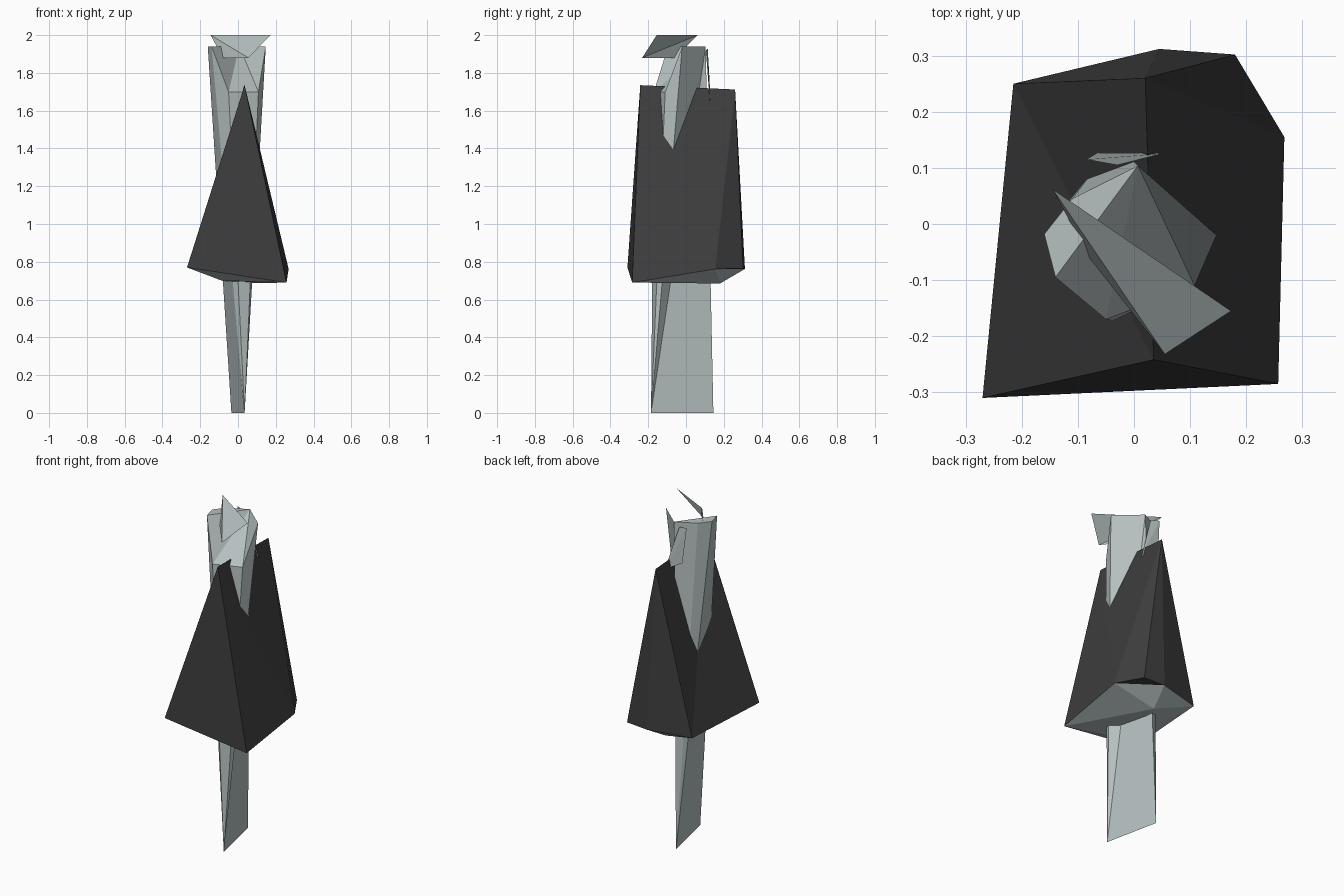
import bpy, bmesh

if "Cube" in bpy.data.objects:
    bpy.data.objects.remove(bpy.data.objects["Cube"])


def material(name, rgb):
    m = bpy.data.materials.new(name)
    m.diffuse_color = (*rgb, 1)
    m.use_nodes = True
    m.node_tree.nodes["Principled BSDF"].inputs["Base Color"].default_value = m.diffuse_color
    return m


GREY = material("pale grey", (0.47, 0.53, 0.53))
DARK = material("charcoal", (0.047, 0.047, 0.047))


def part(name, points, faces, mat, solid=True):
    """Flat-faced part from named corner points; faces are strings of point names."""
    bm = bmesh.new()
    v = {k: bm.verts.new(p) for k, p in points.items()}
    for f in faces.split():
        bm.faces.new([v[c] for c in f])
    if solid:
        bmesh.ops.recalc_face_normals(bm, faces=bm.faces)
    me = bpy.data.meshes.new(name)
    bm.to_mesh(me)
    bm.free()
    me.materials.append(mat)
    ob = bpy.data.objects.new(name, me)
    bpy.context.collection.objects.link(ob)
    return ob


def fan(hub, ring):
    return " ".join(hub + a + b for a, b in zip(ring, ring[1:]))


# Body: tapers from a notched ring at the head to a single edge at the feet
body = {
    "p": (0.035, -0.185, 0), "q": (-0.035, 0.145, 0),
    "a": (0.007, 0.104, 1.94), "b": (-0.11, 0.045, 1.94), "c": (-0.16, -0.018, 1.94),
    "d": (-0.14, -0.095, 1.94), "e": (-0.05, -0.17, 1.70), "f": (0.108, -0.11, 1.70),
    "g": (0.147, -0.02, 1.94),
}
part("body", body, " ".join([fan("p", "cdefga"), fan("q", "abc"), "pqa", "pqc",
                             fan("a", "bcdefg")]), GREY)

# Cloak: tent shape with a long ridge, open below
rim = {
    "A": (-0.27, -0.31, 0.77), "B": (0.257, -0.285, 0.69), "C": (0.268, 0.155, 0.762),
    "D": (0.18, 0.302, 0.765), "E": (0.045, 0.312, 0.762), "F": (-0.215, 0.25, 0.755),
}
ridge = {"R": (0.035, -0.242, 1.735), "S": (0.02, 0.26, 1.712)}
part("cloak", {**rim, **ridge}, fan("S", "CDEF") + " ABR BCR CSR ARF FRS CDE", DARK)

# Underside of the cloak
under = {k: rim[k] for k in "ABCEF"}
under.update(L=(-0.085, -0.2, 0.70), M=(0.01, 0.18, 0.685))
ob = part("cloak_underside", under, fan("M", "BCEF") + " ABL BLM FLM FAL", GREY, False)
bm = bmesh.new()
bm.from_mesh(ob.data)
bmesh.ops.recalc_face_normals(bm, faces=bm.faces)
if sum(f.normal.z for f in bm.faces) > 0:
    bmesh.ops.reverse_faces(bm, faces=bm.faces)
bm.to_mesh(ob.data)
bm.free()

# Tilted plate over the brow
part("brow_plate", {"a": (-0.145, 0.062, 2.0), "b": (0.173, -0.155, 2.0),
                    "c": (0.055, -0.232, 1.88), "d": (-0.08, -0.06, 1.88)},
     "acb adc", GREY, False)

# Small plate behind the head
part("back_plate", {"a": (-0.085, 0.115, 1.93), "b": (0.053, 0.126, 1.65),
                    "c": (-0.03, 0.105, 1.92), "d": (-0.065, 0.127, 1.72)},
     "acb adb", GREY, False)
